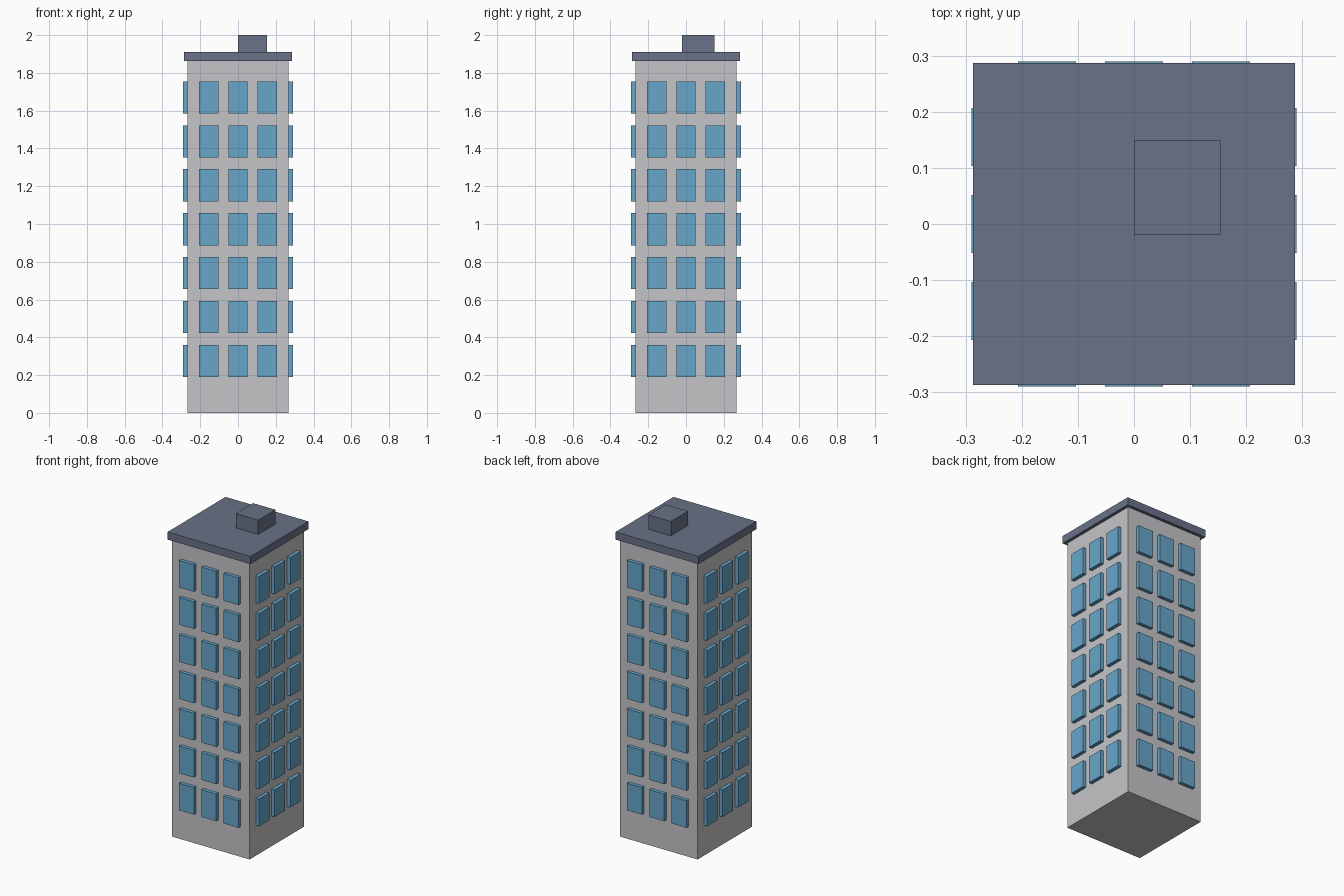
import bpy
import bmesh
from math import pi
from mathutils import Matrix, Vector

cube = bpy.data.objects.get("Cube")
if cube:
    bpy.data.objects.remove(cube, do_unlink=True)


def material(name, color):
    mat = bpy.data.materials.new(name)
    mat.use_nodes = True
    mat.diffuse_color = (*color, 1)
    mat.node_tree.nodes["Principled BSDF"].inputs["Base Color"].default_value = (*color, 1)
    return mat


def add_box(bm, low, high, turn=Matrix()):
    low, high = Vector(low), Vector(high)
    place = Matrix.Translation((low + high) / 2) @ Matrix.Diagonal((*(high - low), 1))
    bmesh.ops.create_cube(bm, size=1, matrix=turn @ place)


def finish(name, bm, mat):
    mesh = bpy.data.meshes.new(name)
    bm.to_mesh(mesh)
    bm.free()
    mesh.materials.append(mat)
    obj = bpy.data.objects.new(name, mesh)
    bpy.context.collection.objects.link(obj)


def box(name, low, high, mat):
    bm = bmesh.new()
    add_box(bm, low, high)
    finish(name, bm, mat)


wall = material("light grey wall", (0.56, 0.56, 0.58))
slate = material("slate roof", (0.138, 0.168, 0.242))
glass = material("blue glass", (0.135, 0.38, 0.59))

# Tower body, overhanging roof slab and rooftop hut
WALL, ROOF, ROOF_BASE, ROOF_TOP = 0.268, 0.287, 1.862, 1.91
box("tower_body", (-WALL, -WALL, 0), (WALL, WALL, ROOF_BASE), wall)
box("roof_slab", (-ROOF, -ROOF, ROOF_BASE), (ROOF, ROOF, ROOF_TOP), slate)
box("rooftop_hut", (0, -0.02, ROOF_TOP), (0.154, 0.15, 2), slate)

# Raised windows: seven floors of three on each side
FLOORS, PITCH, FLOOR_HEIGHT = 7, 0.155, 0.2325
WIDTH, HEIGHT, SILL, FACE = 0.103, 0.17, 0.19, 0.29
sides = ("front", "left", "back", "right")
for i, side in enumerate(sides):
    bm = bmesh.new()
    turn = Matrix.Rotation(i * pi / 2, 4, "Z")
    for floor in range(FLOORS):
        z = SILL + floor * FLOOR_HEIGHT
        for column in (-1, 0, 1):
            x = column * PITCH
            add_box(bm, (x - WIDTH / 2, -FACE, z),
                    (x + WIDTH / 2, -WALL + 0.005, z + HEIGHT), turn)
    finish(side + "_windows", bm, glass)
